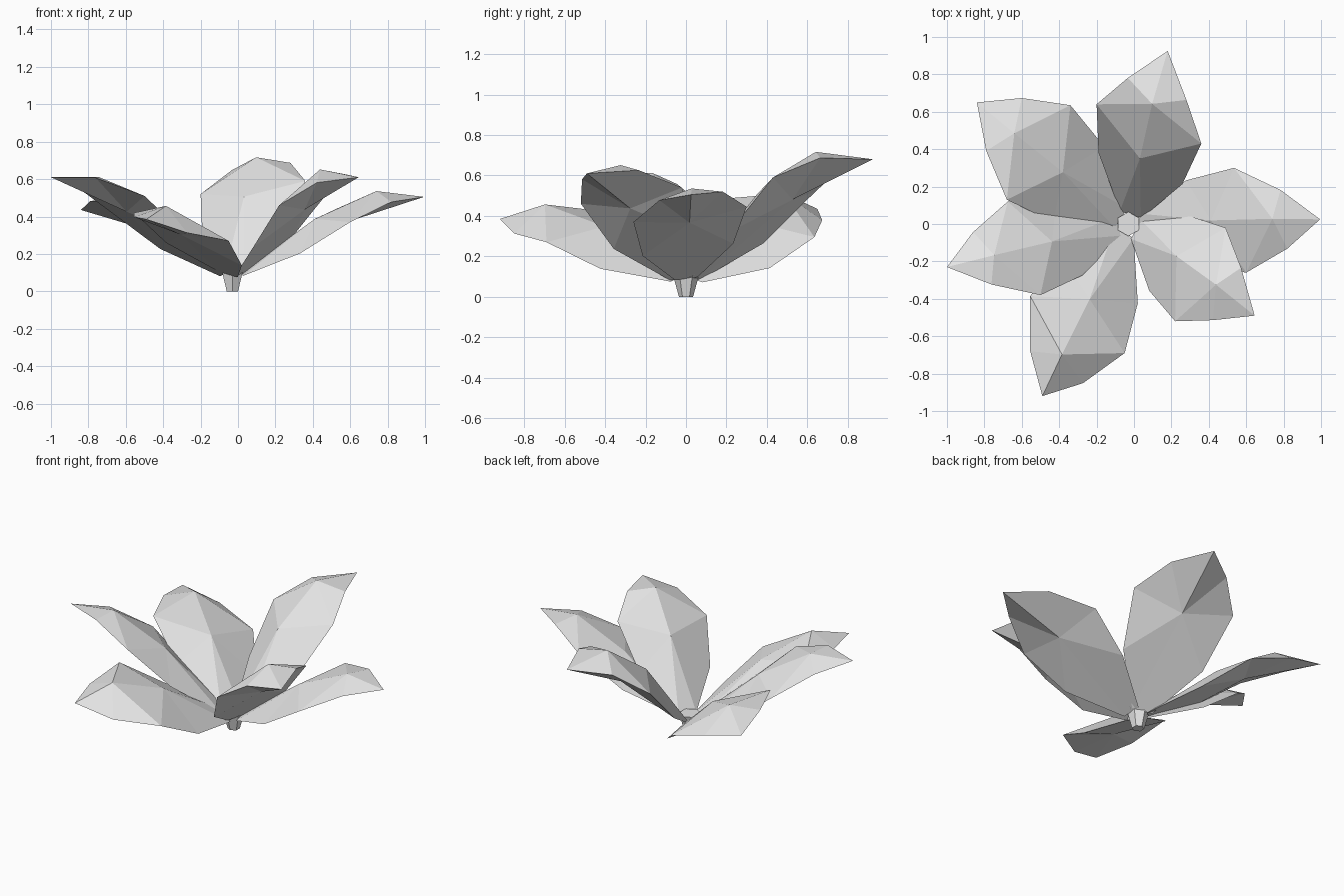
import bpy
from mathutils import Vector

if "Cube" in bpy.data.objects:
    bpy.data.objects.remove(bpy.data.objects["Cube"], do_unlink=True)

pale = bpy.data.materials.new("pale_grey")
pale.use_nodes = True
pale.diffuse_color = (0.8, 0.8, 0.8, 1)
pale.node_tree.nodes["Principled BSDF"].inputs["Base Color"].default_value = (0.8, 0.8, 0.8, 1)

CENTRE = Vector((-0.03, 0, 0.09))


def add_mesh(name, verts, faces):
    mesh = bpy.data.meshes.new(name)
    mesh.from_pydata(verts, [], faces)
    mesh.materials.append(pale)
    obj = bpy.data.objects.new(name, mesh)
    bpy.context.collection.objects.link(obj)
    return obj


def petal(name, tip, left, right, rim_rise=0.9):
    """Solid arched petal fitted to its tip and its two widest corners."""
    tip, left, right = Vector(tip), Vector(left), Vector(right)
    outward = Vector((tip.x - CENTRE.x, tip.y - CENTRE.y, 0)).normalized()
    base = CENTRE + outward * 0.05
    chord = tip - base
    half = (left - right) / 2
    middle = (left + right) / 2 - base
    arch = middle - middle.project(chord)   # how far the petal bows off its chord

    def at(along, rise, side=0):
        return base + chord * along + arch * rise + half * side

    # Ridge points, tip and underside centre, then one rim per side from the base out
    verts = [at(0.45, 1.55), at(0.79, 1.65), tip, at(0.58, 0.5)]
    for side, corner in ((1, left), (-1, right)):
        verts += [at(0, 0, 0.2 * side), at(0.3, 0.25, 0.8 * side),
                  corner, at(0.83, rim_rise, 0.56 * side)]
    faces = [(4, 8, 0), (8, 4, 3)]
    for rim, flip in ((4, False), (8, True)):
        fan = [(rim, 0, rim + 1), (rim + 1, 0, rim + 2), (0, 1, rim + 2),
               (1, rim + 3, rim + 2), (1, 2, rim + 3)]
        # Underside fans out from its centre to the same rim
        edge = [rim, rim + 1, rim + 2, rim + 3, 2]
        fan += [(3, a, b) for a, b in zip(edge, edge[1:])]
        faces += [f[::-1] if flip else f for f in fan]
    return add_mesh(name, verts, faces)


# Six petals around the stem: tip, left corner, right corner
petal("back_petal", (0.18, 0.925, 0.68), (-0.2, 0.64, 0.52), (0.36, 0.43, 0.59))
petal("back_right_petal", (-0.84, 0.65, 0.435), (-0.68, 0.13, 0.48), (-0.34, 0.635, 0.295), 0.6)
petal("right_petal", (-1, -0.23, 0.61), (-0.5, -0.38, 0.51), (-0.675, 0.12, 0.42))
petal("front_petal", (-0.49, -0.92, 0.385), (-0.05, -0.69, 0.27), (-0.555, -0.385, 0.42), 0.25)
petal("front_left_petal", (0.645, -0.49, 0.61), (0.49, -0.02, 0.54), (0.22, -0.52, 0.46))
petal("left_petal", (0.995, 0.025, 0.505), (0.535, 0.3, 0.445), (0.6, -0.26, 0.37))

# Short flared stem
bpy.ops.mesh.primitive_cone_add(vertices=6, radius1=0.035, radius2=0.065, depth=0.11,
                                location=(CENTRE.x, CENTRE.y, 0.055))
stem = bpy.context.object
stem.name = "stem"
stem.data.materials.append(pale)
